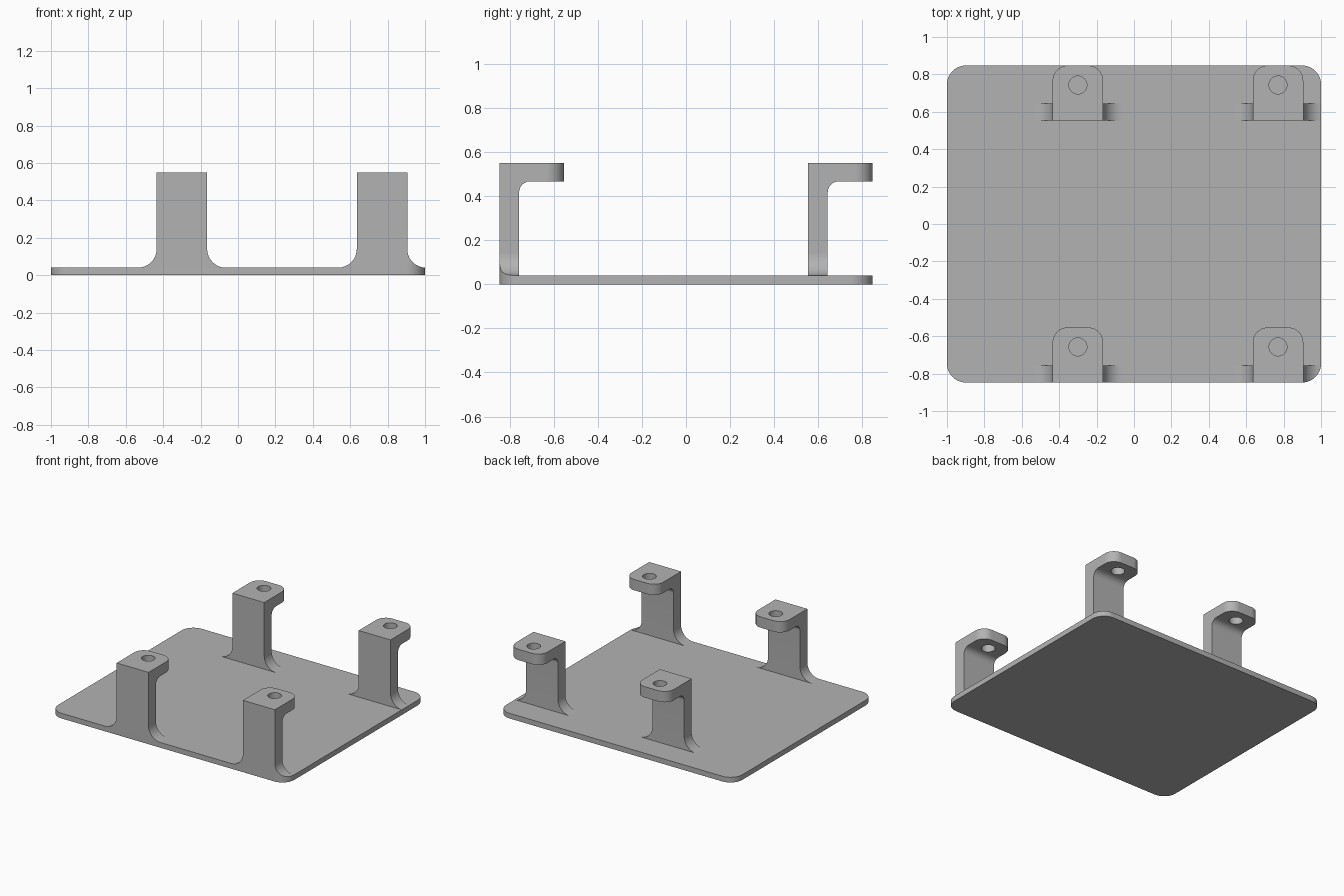
import bpy
import bmesh
from math import cos, sin, pi, radians
from mathutils import Vector

cube = bpy.data.objects.get("Cube")
if cube:
    bpy.data.objects.remove(cube, do_unlink=True)

grey = bpy.data.materials.new("matte grey")
grey.use_nodes = True
colour = (0.45, 0.45, 0.45, 1)
grey.diffuse_color = colour
grey.node_tree.nodes["Principled BSDF"].inputs["Base Color"].default_value = colour

# Main sizes
HALF_X, HALF_Y, PLATE_H, CORNER = 1.0, 0.847, 0.04, 0.1
WIDTH, DEPTH, HEIGHT = 0.27, 0.09, 0.55
REACH, TAB_H, TAB_R = 0.294, 0.083, 0.08
INNER_R, FLARE_R, HOLE_R, HOLE_Y = 0.05, 0.1, 0.048, 0.19


def arc(cx, cy, r, start, end, steps=12):
    angles = [radians(start + (end - start) * i / steps) for i in range(steps + 1)]
    return [(cx + r * cos(a), cy + r * sin(a)) for a in angles]


def prism(name, points, place, sweep, round_edges=None, radius=0.0):
    """Extrude a flat outline; place() maps its points into space."""
    bm = bmesh.new()
    face = bm.faces.new([bm.verts.new(place(u, v)) for u, v in points])
    out = bmesh.ops.extrude_face_region(bm, geom=[face], use_keep_orig=True)
    moved = [g for g in out["geom"] if isinstance(g, bmesh.types.BMVert)]
    bmesh.ops.translate(bm, verts=moved, vec=Vector(sweep))
    if round_edges:
        edges = [e for e in bm.edges if round_edges(e)]
        bmesh.ops.bevel(bm, geom=edges, offset=radius, segments=12,
                        profile=0.5, affect='EDGES')
    bmesh.ops.recalc_face_normals(bm, faces=bm.faces)
    mesh = bpy.data.meshes.new(name)
    bm.to_mesh(mesh)
    bm.free()
    mesh.materials.append(grey)
    obj = bpy.data.objects.new(name, mesh)
    bpy.context.collection.objects.link(obj)
    return obj


def activate(obj):
    bpy.ops.object.select_all(action='DESELECT')
    obj.select_set(True)
    bpy.context.view_layer.objects.active = obj


def boolean(obj, cutter, operation):
    mod = obj.modifiers.new("cut", 'BOOLEAN')
    mod.object, mod.operation, mod.solver = cutter, operation, 'EXACT'
    activate(obj)
    bpy.ops.object.modifier_apply(modifier=mod.name)


def plate_outline():
    x, y = HALF_X - CORNER, HALF_Y - CORNER
    return (arc(x, y, CORNER, 0, 90) + arc(-x, y, CORNER, 90, 180)
            + arc(-x, -y, CORNER, 180, 270) + arc(x, -y, CORNER, 270, 360))


# Rounded base plate, and a tall copy of it that trims overhanging flares
parts = [prism("base_plate", plate_outline(), lambda u, v: (u, v, 0), (0, 0, PLATE_H))]
trimmer = prism("flare_trimmer", plate_outline(), lambda u, v: (u, v, -1), (0, 0, 3))
trimmer.hide_render = True


def add_bracket(name, x, y):
    # Side profile: upright post, filleted underside, tab reaching backwards
    under = HEIGHT - TAB_H
    side = [(0, PLATE_H), (0, HEIGHT), (REACH, HEIGHT), (REACH, under)]
    side += arc(DEPTH + INNER_R, under - INNER_R, INNER_R, 90, 180)
    side += [(DEPTH, PLATE_H)]

    def tab_tip(edge):
        a, b = (v.co for v in edge.verts)
        return (abs(a.z - b.z) > TAB_H / 2 and abs(a.x - b.x) < 0.001
                and min(a.y, b.y) > y + REACH - 0.001)

    bracket = prism(name, side, lambda u, v: (x - WIDTH / 2, y + u, v),
                    (WIDTH, 0, 0), tab_tip, TAB_R)

    # Screw hole through the tab
    drill = prism("drill", arc(x, y + HOLE_Y, HOLE_R, 0, 351, 39),
                  lambda u, v: (u, v, under - 0.02), (0, 0, TAB_H + 0.04))
    boolean(bracket, drill, 'DIFFERENCE')
    bpy.data.objects.remove(drill, do_unlink=True)
    parts.append(bracket)

    # Concave flares where the post meets the plate
    for label, s in (("left", 1), ("right", -1)):
        edge = WIDTH / 2
        profile = [(edge, PLATE_H)] + arc(edge + FLARE_R, PLATE_H + FLARE_R,
                                          FLARE_R, 180, 270)
        flare = prism(f"{name}_{label}_flare", profile,
                      lambda u, v: (x + s * u, y, v), (0, DEPTH, 0))
        if x + s * (edge + FLARE_R) > HALF_X - CORNER:
            boolean(flare, trimmer, 'INTERSECT')
        parts.append(flare)


for row, y in (("front", -HALF_Y), ("back", HALF_Y - REACH)):
    for column, x in (("left", 0.77), ("right", -0.3)):
        add_bracket(f"{row}_{column}_bracket", x, y)

bpy.data.objects.remove(trimmer, do_unlink=True)

for part in parts:
    activate(part)
    bpy.ops.object.shade_smooth_by_angle(angle=radians(30))
